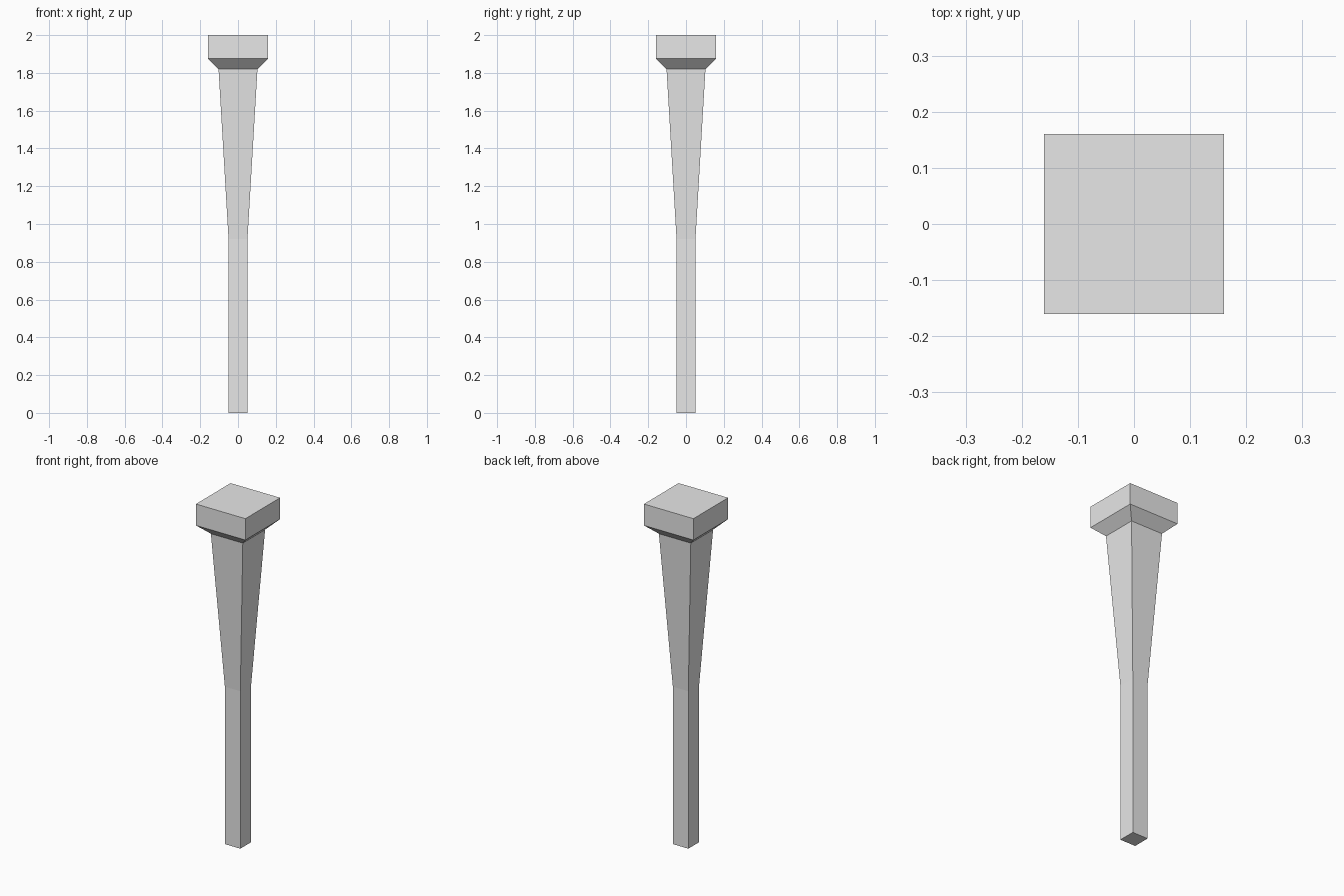
import bpy, bmesh

if "Cube" in bpy.data.objects:
    bpy.data.objects.remove(bpy.data.objects["Cube"])

grey = bpy.data.materials.new("light_grey")
grey.diffuse_color = (0.8, 0.8, 0.8, 1)
grey.use_nodes = True
grey.node_tree.nodes["Principled BSDF"].inputs["Base Color"].default_value = grey.diffuse_color


def square_loft(name, sections):
    """Closed square post through (z, half width) sections."""
    bm = bmesh.new()
    rings = [[bm.verts.new((sx * h, sy * h, z))
              for sx, sy in ((-1, -1), (1, -1), (1, 1), (-1, 1))]
             for z, h in sections]
    for low, high in zip(rings, rings[1:]):
        for i in range(4):
            j = (i + 1) % 4
            bm.faces.new((low[i], low[j], high[j], high[i]))
    bm.faces.new(rings[0][::-1])
    bm.faces.new(rings[-1])
    mesh = bpy.data.meshes.new(name)
    bm.to_mesh(mesh)
    bm.free()
    mesh.materials.append(grey)
    obj = bpy.data.objects.new(name, mesh)
    bpy.context.collection.objects.link(obj)
    return obj


# One continuous post: straight shaft, tapered upper, flared collar, square cap
square_loft("square_post", [(0, 0.05), (0.92, 0.05), (1.82, 0.103),
                            (1.875, 0.16), (2.0, 0.16)])
